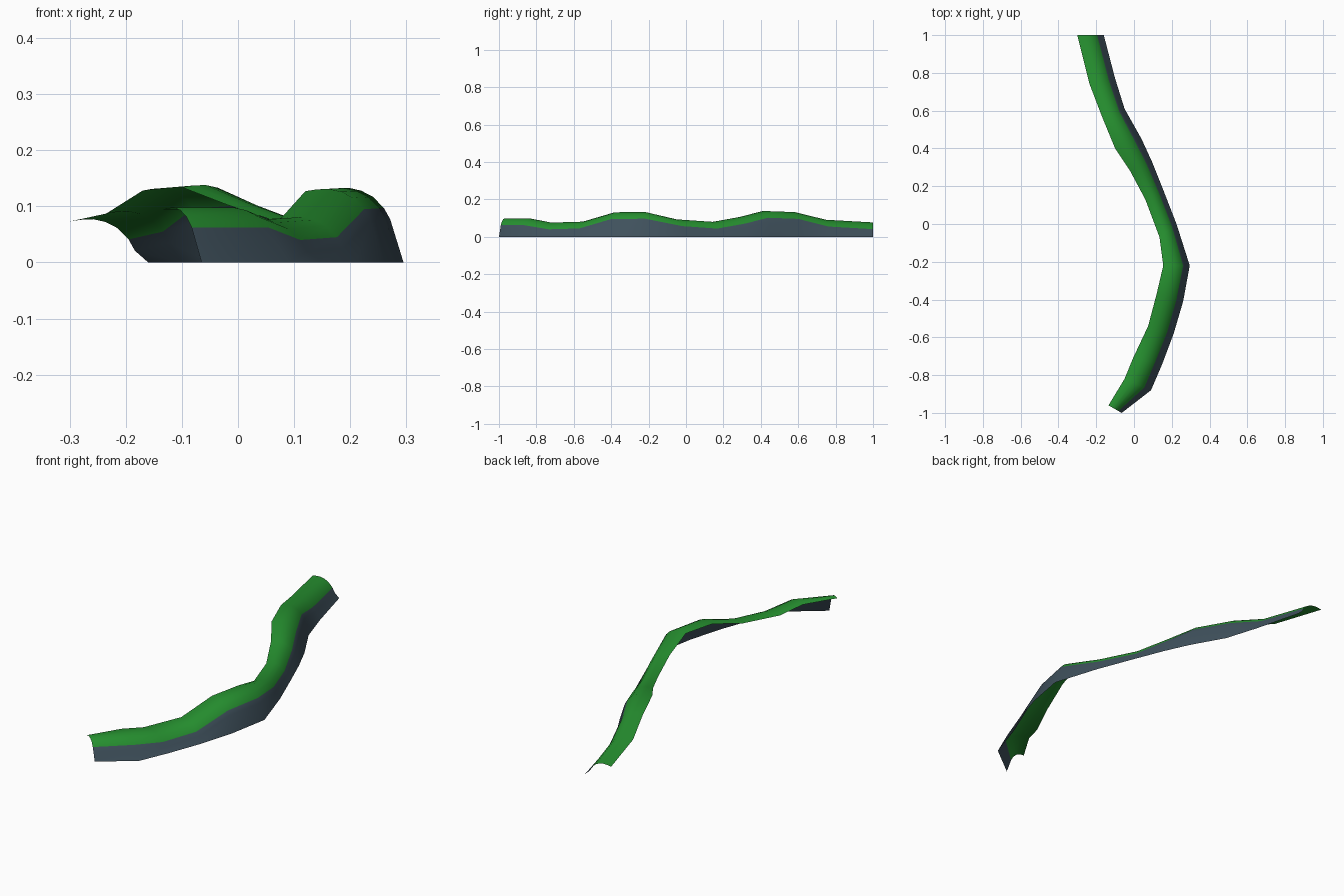
import bpy

if "Cube" in bpy.data.objects:
    bpy.data.objects.remove(bpy.data.objects["Cube"])

def material(name, rgb):
    m = bpy.data.materials.new(name)
    m.diffuse_color = (*rgb, 1)
    m.use_nodes = True
    m.node_tree.nodes["Principled BSDF"].inputs["Base Color"].default_value = m.diffuse_color
    return m

rock = material("slate_grey", (0.05, 0.082, 0.108))
grass = material("grass_green", (0.02, 0.29, 0.03))

# Stations along the winding cliff: back lip x, y / wall foot x, y / crest height
stations = [
    (-.135, -.96, -.065, -1.0, .098),
    (-.05, -.82, .09, -.88, .098),
    (-.005, -.71, .15, -.74, .076),
    (.075, -.54, .21, -.58, .081),
    (.12, -.37, .26, -.41, .131),
    (.155, -.22, .295, -.22, .133),
    (.135, -.07, .225, .0, .093),
    (.06, .13, .155, .18, .08),
    (-.02, .28, .095, .33, .107),
    (-.10, .40, .04, .45, .138),
    (-.17, .57, -.05, .61, .132),
    (-.235, .74, -.10, .77, .091),
    (-.30, 1.0, -.16, 1.0, .077),
]
# Cross-section: fraction from foot to lip, drop below the crest
section = [(0, None), (.17, .056), (.25, .036), (.39, .016),
           (.54, .005), (.70, 0), (.86, .001), (1, .004)]

verts = []
for lx, ly, rx, ry, h in stations:
    for t, drop in section:
        z = 0 if drop is None else h - drop
        verts.append((rx + (lx - rx) * t, ry + (ly - ry) * t, z))

n = len(section)
faces, slots = [], []
for i in range(len(stations) - 1):
    for j in range(n - 1):
        a = i * n + j
        faces.append((a, a + n, a + n + 1, a + 1))
        slots.append(0 if j < 2 else 1)   # rock wall below, grass above

# Open cliff strip with a grassy rounded top
mesh = bpy.data.meshes.new("cliff_strip")
mesh.from_pydata(verts, [], faces)
mesh.materials.append(rock)
mesh.materials.append(grass)
for poly, slot in zip(mesh.polygons, slots):
    poly.material_index = slot
    poly.use_smooth = True
obj = bpy.data.objects.new("cliff_strip", mesh)
bpy.context.collection.objects.link(obj)
